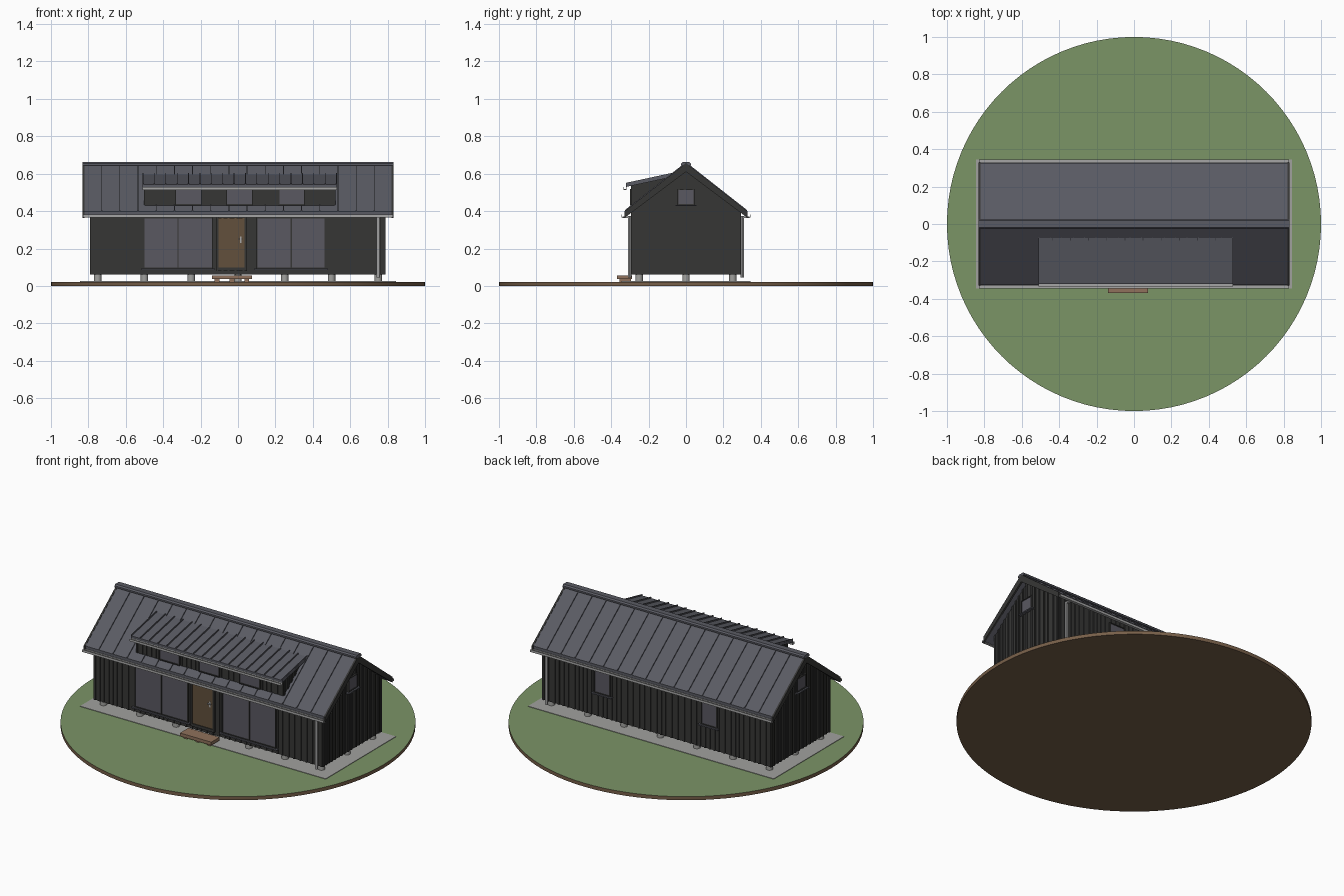
import bpy, bmesh, math, random
from mathutils import Matrix, Vector

if "Cube" in bpy.data.objects:
    bpy.data.objects.remove(bpy.data.objects["Cube"])

random.seed(4)


def material(name, r, g, b):
    m = bpy.data.materials.new(name)
    m.diffuse_color = tuple((c / 255) ** 2.2 for c in (r, g, b)) + (1,)
    m.use_nodes = True
    m.node_tree.nodes["Principled BSDF"].inputs["Base Color"].default_value = m.diffuse_color
    return m


CLAD = material("black cladding", 57, 57, 56)
ROOF = material("grey roof metal", 90, 91, 99)
GLASS = material("window glass", 90, 89, 97)
DOOR = material("door timber", 98, 81, 62)
WOOD = material("step timber", 142, 113, 92)
SOIL = material("soil", 118, 95, 74)
GRASS = material("grass", 122, 147, 102)
STONE = material("pale gravel", 160, 160, 157)
METAL = material("pale gutter metal", 165, 165, 165)


def finish(name, bm, *mats):
    bmesh.ops.recalc_face_normals(bm, faces=bm.faces)
    me = bpy.data.meshes.new(name)
    bm.to_mesh(me)
    bm.free()
    for m in mats:
        me.materials.append(m)
    ob = bpy.data.objects.new(name, me)
    bpy.context.collection.objects.link(ob)
    return ob


def add_box(bm, x0, x1, y0, y1, z0, z1):
    mat = Matrix.Translation(((x0 + x1) / 2, (y0 + y1) / 2, (z0 + z1) / 2))
    mat = mat @ Matrix.Diagonal((x1 - x0, y1 - y0, z1 - z0, 1))
    bmesh.ops.create_cube(bm, size=1, matrix=mat)


def boxes(name, mat, items):
    bm = bmesh.new()
    for it in items:
        add_box(bm, *it)
    return finish(name, bm, mat)


def add_prism(bm, profile, x0, x1):
    """Extrude a (y, z) outline along x."""
    f = bm.faces.new([bm.verts.new((x0, y, z)) for y, z in profile])
    ext = bmesh.ops.extrude_face_region(bm, geom=[f])["geom"]
    bmesh.ops.translate(bm, vec=(x1 - x0, 0, 0),
                        verts=[v for v in ext if isinstance(v, bmesh.types.BMVert)])


def prisms(name, mat, items):
    bm = bmesh.new()
    for it in items:
        add_prism(bm, *it)
    return finish(name, bm, mat)


def add_cylinder(bm, x, y, z0, z1, r, n):
    bmesh.ops.create_cone(bm, cap_ends=True, segments=n, radius1=r, radius2=r, depth=z1 - z0,
                          matrix=Matrix.Translation((x, y, (z0 + z1) / 2)))


SLOPE, PEAK = 0.785, 0.655
X0, X1, YW, ZB = -0.787, 0.783, 0.288, 0.06


def roof_z(y):
    return PEAK - SLOPE * abs(y)


# Ground disc with grass on top, gravel pad
bm = bmesh.new()
add_cylinder(bm, 0, 0, 0, 0.022, 1, 96)
bm.normal_update()
for f in bm.faces:
    f.material_index = 1 if f.normal.z > 0.5 else 0
finish("ground_disc", bm, SOIL, GRASS)
boxes("gravel_pad", STONE, [(-0.845, 0.845, -0.345, 0.345, 0.02, 0.025)])

# Foundation piers
bm = bmesh.new()
for i in range(7):
    for y in (-0.25, 0, 0.25):
        add_cylinder(bm, -0.75 + 0.25 * i, y, 0.02, 0.065, 0.02, 16)
finish("piers", bm, STONE)

# House body with gable ends
low = roof_z(YW) - 0.02
prisms("house_body", CLAD, [([(-YW, ZB), (YW, ZB), (YW, low), (0, PEAK - 0.02), (-YW, low)], X0, X1)])


# Vertical battens with uneven spacing on all four walls
def stations(a, b):
    out, p = [], a
    while p < b - 0.012:
        out.append((p, p + 0.011))
        p += random.uniform(0.026, 0.046)
    out.append((b - 0.011, b))
    return out


T = 0.005
battens = []
for s in (-1, 1):
    ya, yb = sorted((s * YW, s * (YW + T)))
    battens += [(a, b, ya, yb, ZB, 0.40) for a, b in stations(X0, X1)]
    wall_x = X1 if s > 0 else X0
    xa, xb = sorted((wall_x, wall_x + s * T))
    battens += [(xa, xb, a, b, ZB, roof_z(max(abs(a), abs(b))) - 0.025) for a, b in stations(-YW, YW)]
boxes("wall_battens", CLAD, battens)

# Main roof slabs, eave to ridge
EAVE, TH = 0.327, 0.03
prisms("main_roof", ROOF, [([(0, PEAK), (s * EAVE, roof_z(EAVE)), (s * EAVE, roof_z(EAVE) - TH),
                             (0, PEAK - TH)], -0.826, 0.826) for s in (-1, 1)])

# Dark verge boards on the gable edges
prisms("verge_boards", CLAD, [([(0, PEAK + .002), (s * .33, roof_z(.33) + .002), (s * .33, roof_z(.33) - .033),
                                (0, PEAK - 0.045)], a, b)
                              for s in (-1, 1) for a, b in ((-0.831, -0.82), (0.82, 0.831))])

# Standing seams of the main roof
N = 17
seams = []
for i in range(1, N):
    x = -0.826 + 1.652 * i / N
    for s in (-1, 1):
        seams.append(([(0, PEAK + .007), (s * EAVE, roof_z(EAVE) + .007),
                       (s * EAVE, roof_z(EAVE) - .002), (0, PEAK - .002)], x - .002, x + .002))
prisms("roof_seams", ROOF, seams)

# Ridge cap
prisms("ridge_cap", ROOF, [([(-.026, .645), (.026, .645), (.026, .655), (.018, .663), (-.018, .663),
                             (-.026, .655)], -0.831, 0.831)])


# Gutters as open troughs, with downpipes
def trough(y, s, z, x0, x1, w=0.018, h=0.015):
    t = 0.003
    prof = [(0, 0), (w, 0), (w, h), (w - t, h), (w - t, t), (t, t), (t, h), (0, h)]
    return ([(y + s * a, z + b) for a, b in prof], x0, x1)


prisms("eave_gutters", METAL, [trough(s * 0.327, s, 0.366, -0.83, 0.83) for s in (-1, 1)])
bm = bmesh.new()
for s in (-1, 1):
    add_cylinder(bm, 0.75, s * 0.301, 0.045, 0.375, 0.009, 12)
    add_box(bm, 0.743, 0.757, *sorted((s * 0.297, s * 0.34)), 0.362, 0.372)
finish("downpipes", bm, METAL)

# Shed dormer body and battens
DX0, DX1 = -0.497, 0.515


def dormer_z(y):
    return 0.596 + (y + 0.075) * 0.215


prisms("dormer_body", CLAD, [([(-YW, 0.41), (-0.09, 0.56), (-0.09, dormer_z(-0.09) - .008),
                               (-YW, dormer_z(-YW) - .008)], DX0, DX1)])
boxes("dormer_battens", CLAD, [(a, b, -YW - T, -YW, 0.432, 0.538) for a, b in stations(DX0, DX1)])
side = []
for y in (-0.285, -0.25, -0.215, -0.18):
    for x in (DX0 - T, DX1):
        side.append((x, x + T, y, y + .011, roof_z(y) - 0.005, dormer_z(y) - .008))
boxes("dormer_side_battens", CLAD, side)

# Dormer roof, seams and gutter
DR0, DR1, F, B = -0.511, 0.53, -0.322, -0.072
prisms("dormer_roof", ROOF, [([(F, dormer_z(F)), (B, dormer_z(B)), (B, dormer_z(B) - .014),
                               (F, dormer_z(F) - .014)], DR0, DR1)])
seams = []
for i in range(18):
    x = DR0 + 0.003 + (DR1 - DR0 - 0.006) * i / 17
    seams.append(([(F, dormer_z(F) + .008), (B, dormer_z(B) + .008), (B, dormer_z(B) - .002),
                   (F, dormer_z(F) - .002)], x - .002, x + .002))
prisms("dormer_seams", ROOF, seams)
prisms("dormer_gutter", METAL, [trough(-0.318, -1, 0.514, DR0, DR1, 0.017, 0.014)])

# Openings: glass panes, dark frames and sills
panes, frames, sills = [], [], []


def opening(axis, s, wall, a, b, z0, z1, mullions=(), f=0.006, sill=True):
    def put(lst, u0, u1, d0, d1, za, zb):
        p, q = sorted((wall + s * d0, wall + s * d1))
        lst.append((u0, u1, p, q, za, zb) if axis == "x" else (p, q, u0, u1, za, zb))
    put(panes, a, b, 0, 0.007, z0, z1)
    for u in (a - f / 2, b + f / 2) + tuple(mullions):
        put(frames, u - f / 2, u + f / 2, 0, 0.011, z0 - f, z1 + f)
    for z in (z0 - f, z1):
        put(frames, a, b, 0, 0.011, z, z + f)
    if sill:
        put(sills, a - 0.018, b + 0.018, 0, 0.02, z0 - 0.012, z0 - 0.005)


opening("x", -1, -YW, -0.5, -0.14, 0.098, 0.36, (-0.32,))
opening("x", -1, -YW, 0.103, 0.463, 0.098, 0.36, (0.285,))
for c in (-0.265, 0.008, 0.287):
    opening("x", -1, -YW, c - 0.066, c + 0.066, 0.437, 0.512, sill=False)
for c in (-0.365, 0.37):
    opening("x", 1, YW, c - 0.05, c + 0.05, 0.21, 0.36)
opening("y", 1, X1, -0.039, 0.039, 0.438, 0.512)
opening("y", -1, X0, -0.039, 0.039, 0.438, 0.512)
boxes("window_panes", GLASS, panes)
boxes("window_frames", CLAD, frames)
boxes("window_sills", ROOF, sills)

# Front door with frame and handle
boxes("door", DOOR, [(-0.105, 0.035, -YW - 0.009, -YW, 0.098, 0.362)])
boxes("door_frame", CLAD, [(-0.117, -0.105, -YW - .013, -YW, 0.08, 0.372),
                           (0.035, 0.047, -YW - .013, -YW, 0.08, 0.372),
                           (-0.117, 0.047, -YW - .013, -YW, 0.08, 0.098)])
boxes("door_handle", METAL, [(0.012, 0.02, -YW - .012, -YW, 0.23, 0.265),
                             (0.002, 0.024, -YW - .02, -YW - .009, 0.248, 0.253)])

# Entrance step on low bearers
boxes("entrance_step", WOOD, [(-0.14, 0.075, -0.37, -0.288, 0.036, 0.056)])
boxes("step_bearers", WOOD, [(x, x + 0.025, -0.355, -0.295, 0.02, 0.036) for x in (-0.125, -0.045, 0.035)])

# Smooth the round parts
for n in ("ground_disc", "piers", "downpipes"):
    bpy.ops.object.select_all(action='DESELECT')
    ob = bpy.data.objects[n]
    ob.select_set(True)
    bpy.context.view_layer.objects.active = ob
    bpy.ops.object.shade_smooth_by_angle()
